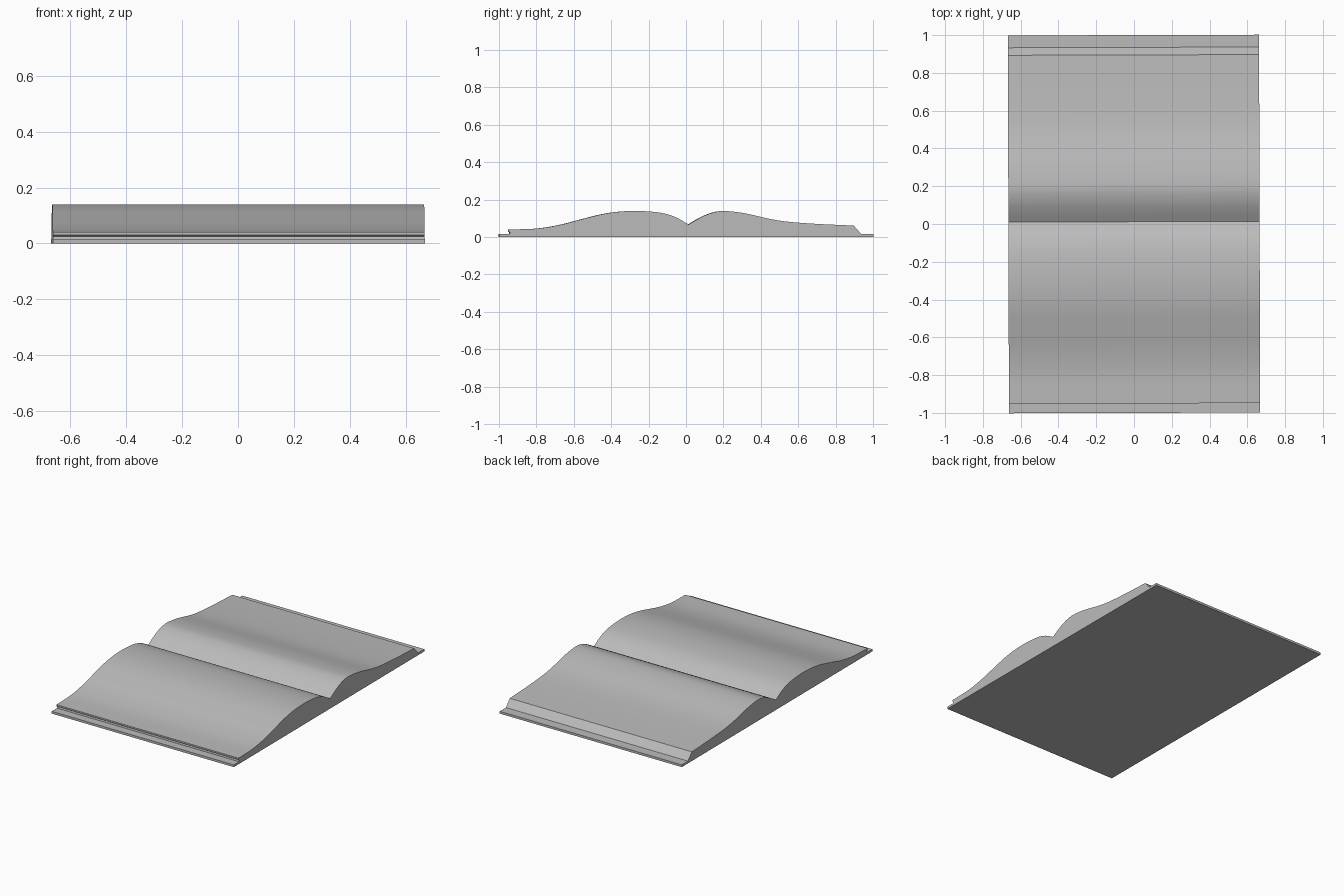
import bpy
import bmesh
from mathutils import Vector

HALF_WIDTH = 0.665
TILT = 0.003

cube = bpy.data.objects.get("Cube")
if cube:
    bpy.data.objects.remove(cube)

grey = bpy.data.materials.new("plain grey")
grey.use_nodes = True
colour = (0.5, 0.5, 0.5, 1)
grey.diffuse_color = colour
grey.node_tree.nodes["Principled BSDF"].inputs["Base Color"].default_value = colour


def smooth_path(points, steps=5):
    """Pass a rounded curve through the given points."""
    p = [Vector(q) for q in points]
    p = [p[0] * 2 - p[1]] + p + [p[-1] * 2 - p[-2]]
    path = []
    for a, b, c, d in zip(p, p[1:], p[2:], p[3:]):
        for i in range(steps):
            t = i / steps
            path.append(b + (c - a) * t / 2 + (a * 2 - b * 5 + c * 4 - d) * t**2 / 2
                        + (b * 3 - a - c * 3 + d) * t**3 / 2)
    return path + [p[-2]]


def extrude_profile(name, profile):
    """Sweep a closed side profile (y, z) across the full width."""
    bm = bmesh.new()
    face = bm.faces.new([bm.verts.new((-HALF_WIDTH, y, z)) for y, z in profile])
    swept = bmesh.ops.extrude_face_region(bm, geom=[face])["geom"]
    verts = [v for v in swept if isinstance(v, bmesh.types.BMVert)]
    bmesh.ops.translate(bm, verts=verts, vec=(2 * HALF_WIDTH, 0, 0))
    bmesh.ops.recalc_face_normals(bm, faces=bm.faces)
    mesh = bpy.data.meshes.new(name)
    bm.to_mesh(mesh)
    bm.free()
    mesh.materials.append(grey)
    obj = bpy.data.objects.new(name, mesh)
    obj.rotation_euler.z = TILT
    bpy.context.collection.objects.link(obj)
    bpy.ops.object.select_all(action="DESELECT")
    obj.select_set(True)
    bpy.context.view_layer.objects.active = obj
    bpy.ops.object.shade_smooth_by_angle(angle=0.4)
    return obj


# Thin cover lying flat
COVER = 0.015
extrude_profile("cover", [(-1, 0), (1, 0), (1, COVER), (-1, COVER)])

# Two arched page surfaces meeting at the gutter
front_pages = smooth_path([(-0.95, 0.04), (-0.8, 0.045), (-0.68, 0.064), (-0.57, 0.092),
                           (-0.45, 0.122), (-0.35, 0.136), (-0.25, 0.139), (-0.14, 0.13),
                           (-0.06, 0.107), (0.012, 0.067)])
back_pages = smooth_path([(0.012, 0.067), (0.07, 0.101), (0.13, 0.127), (0.2, 0.139),
                          (0.31, 0.127), (0.45, 0.096), (0.55, 0.081), (0.7, 0.07),
                          (0.895, 0.061)])

# Page block with an undercut front edge and a sloping back edge
front_edge = [(-0.945, COVER), (-0.943, 0.025), (-0.95, 0.03)]
back_edge = [(0.935, COVER)]
extrude_profile("pages", front_edge + front_pages + back_pages[1:] + back_edge)
